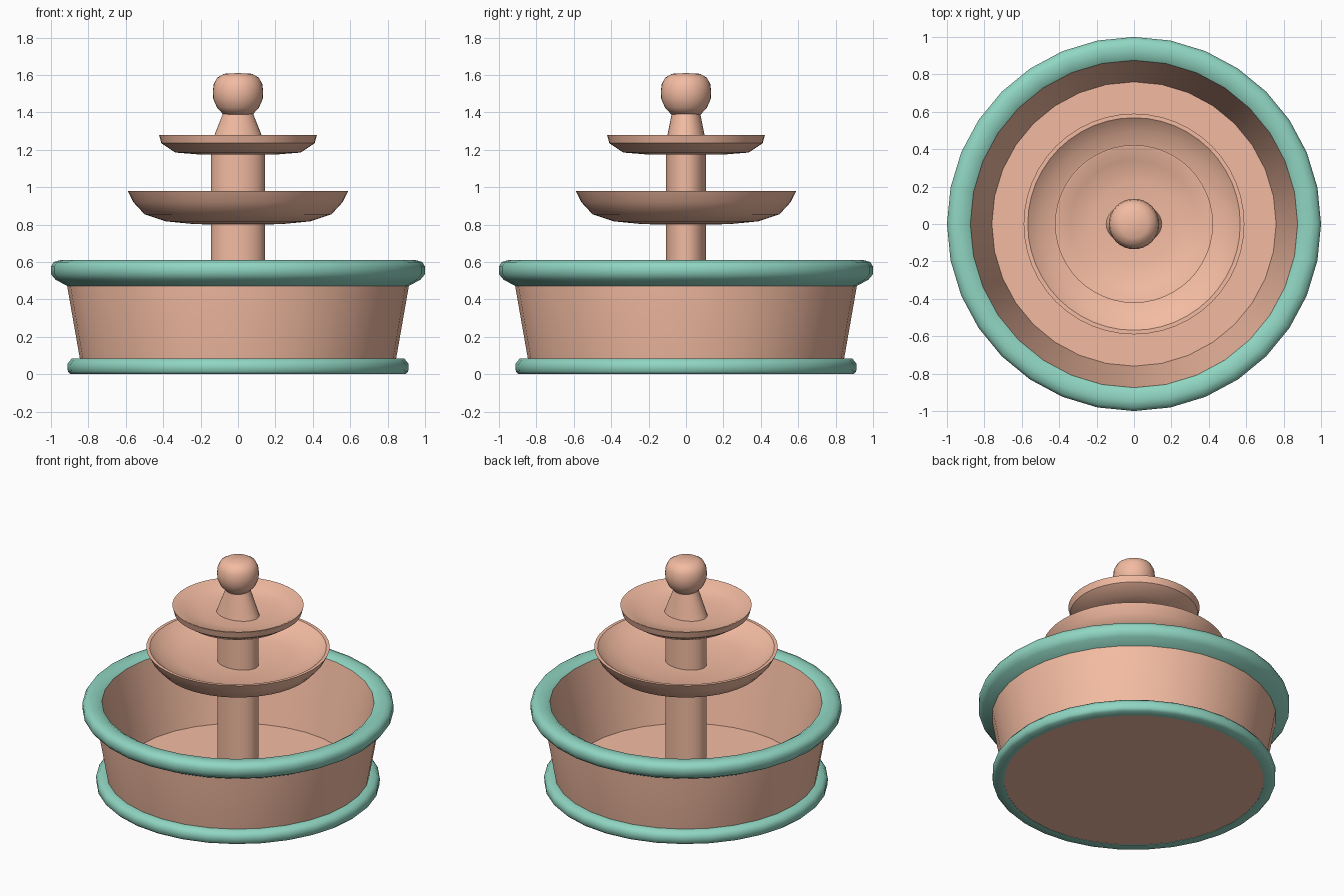
import bpy, math

if "Cube" in bpy.data.objects:
    bpy.data.objects.remove(bpy.data.objects["Cube"])


def material(name, color):
    m = bpy.data.materials.new(name)
    m.diffuse_color = color
    m.use_nodes = True
    m.node_tree.nodes["Principled BSDF"].inputs["Base Color"].default_value = m.diffuse_color
    return m


terracotta = material("terracotta", (0.90, 0.50, 0.36, 1))
green = material("green_glaze", (0.28, 0.67, 0.54, 1))


def lathe(name, profile, mat, sides=32, closed=False, angle=35):
    """Spin (rx, z) or (rx, z, ry) points round z; radius 0 makes a pole."""
    verts, faces, rings = [], [], []
    for p in profile:
        rx, z, ry = p[0], p[1], p[-1] if len(p) == 3 else p[0]
        n = 1 if rx == 0 else sides
        rings.append([len(verts) + i for i in range(n)])
        for i in range(n):
            a = 2 * math.pi * i / sides
            verts.append((rx * math.cos(a), ry * math.sin(a), z))
    pairs = list(zip(rings, rings[1:]))
    if closed:
        pairs.append((rings[-1], rings[0]))
    for a, b in pairs:
        for i in range(sides):
            j = (i + 1) % sides
            f = [a[i % len(a)], a[j % len(a)], b[j % len(b)], b[i % len(b)]]
            faces.append(list(dict.fromkeys(f)))
    me = bpy.data.meshes.new(name)
    me.from_pydata(verts, [], faces)
    me.materials.append(mat)
    ob = bpy.data.objects.new(name, me)
    bpy.context.collection.objects.link(ob)
    bpy.ops.object.select_all(action='DESELECT')
    ob.select_set(True)
    bpy.context.view_layer.objects.active = ob
    bpy.ops.object.shade_smooth_by_angle(angle=math.radians(angle))
    return ob


# Basin with open top and inner floor
lathe("basin", [(0, 0.002), (0.835, 0.002), (0.845, 0.08), (0.915, 0.48),
                (0.915, 0.58), (0.875, 0.59), (0.76, 0.085), (0, 0.085)], terracotta)

# Glazed bands
lathe("basin_rim", [(0.91, 0.47), (0.975, 0.505), (1.0, 0.535), (1.0, 0.575),
                    (0.985, 0.6), (0.95, 0.61), (0.905, 0.608), (0.875, 0.59)],
      green, closed=True, angle=60)
lathe("base_ring", [(0.835, 0.0), (0.895, 0.0), (0.91, 0.015), (0.912, 0.055),
                    (0.89, 0.083), (0.84, 0.083)], green, closed=True, angle=60)

# Oval column
lathe("column", [(0, 0.08), (0.145, 0.08, 0.107), (0.145, 1.2, 0.107), (0, 1.2)], terracotta)

# Tier dishes
lathe("lower_dish", [(0, 0.8), (0.23, 0.802), (0.385, 0.817), (0.5, 0.855), (0.56, 0.92),
                     (0.59, 0.98), (0.568, 0.98), (0.5, 0.925), (0.36, 0.89),
                     (0.15, 0.872), (0, 0.872)], terracotta, sides=48)
lathe("upper_dish", [(0, 1.173), (0.21, 1.175), (0.335, 1.185), (0.41, 1.235),
                     (0.422, 1.28), (0.412, 1.28), (0.34, 1.243), (0.22, 1.222),
                     (0, 1.218)], terracotta, sides=48)

# Finial: flared oval neck and ball with flattened top
lathe("finial_neck", [(0, 1.2), (0.155, 1.205, 0.114), (0.08, 1.395, 0.076), (0, 1.395)],
      terracotta)
lathe("finial_ball", [(0, 1.388), (0.078, 1.388), (0.112, 1.425), (0.132, 1.47),
                      (0.135, 1.51), (0.13, 1.55), (0.112, 1.585), (0.075, 1.606),
                      (0, 1.61)], terracotta, angle=50)
